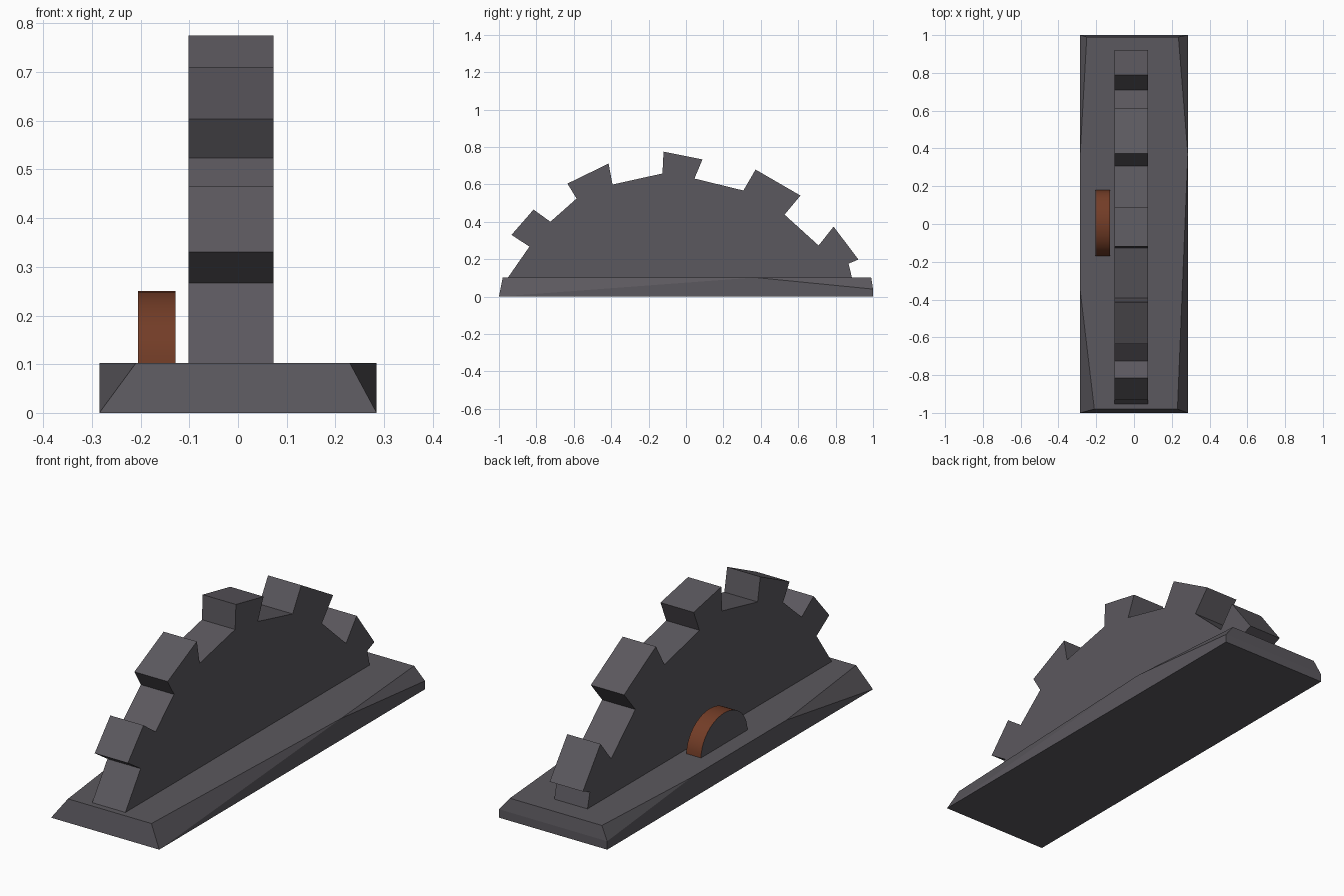
import bpy, bmesh, math

if "Cube" in bpy.data.objects:
    bpy.data.objects.remove(bpy.data.objects["Cube"])


def material(name, rgb):
    m = bpy.data.materials.new(name)
    m.diffuse_color = (*rgb, 1)
    m.use_nodes = True
    m.node_tree.nodes["Principled BSDF"].inputs["Base Color"].default_value = m.diffuse_color
    return m


GREY = material("dark grey", (0.105, 0.098, 0.112))
RUST = material("rust brown", (0.17, 0.046, 0.02))


def finish(name, bm, mats):
    bmesh.ops.recalc_face_normals(bm, faces=bm.faces)
    mesh = bpy.data.meshes.new(name)
    bm.to_mesh(mesh)
    bm.free()
    for m in mats:
        mesh.materials.append(m)
    ob = bpy.data.objects.new(name, mesh)
    bpy.context.collection.objects.link(ob)
    return ob


def extrude_profile(name, profile, x0, x1, mats):
    """Extrude a (y, z) outline along x."""
    bm = bmesh.new()
    a = [bm.verts.new((x0, y, z)) for y, z in profile]
    b = [bm.verts.new((x1, y, z)) for y, z in profile]
    n = len(profile)
    bm.faces.new(a)
    bm.faces.new(b)
    for i in range(n):
        j = (i + 1) % n
        bm.faces.new((a[i], a[j], b[j], b[i]))
    return finish(name, bm, mats)


# Toothed half wheel
teeth = [(-0.96, 0.09), (-0.837, 0.267), (-0.933, 0.33), (-0.815, 0.465),
         (-0.725, 0.40), (-0.585, 0.524), (-0.634, 0.604), (-0.414, 0.711),
         (-0.393, 0.599), (-0.126, 0.658), (-0.12, 0.775), (0.088, 0.733),
         (0.045, 0.631), (0.307, 0.567), (0.372, 0.679), (0.612, 0.54),
         (0.527, 0.438), (0.709, 0.273), (0.789, 0.374), (0.922, 0.198),
         (0.869, 0.176), (0.89, 0.09)]
extrude_profile("toothed_half_wheel", teeth, -0.102, 0.073, [GREY])

# Small half disc: rust rim, grey sides
N = 20
arc = [(0.005 + 0.175 * math.cos(math.pi * i / N),
        0.1 + 0.15 * math.sin(math.pi * i / N)) for i in range(N + 1)]
disc = extrude_profile("half_disc", arc, -0.205, -0.128, [GREY, RUST])
for p in disc.data.polygons:
    p.material_index = 0 if abs(p.normal.x) > 0.5 else 1
bpy.context.view_layer.objects.active = disc
disc.select_set(True)
bpy.ops.object.shade_smooth_by_angle(angle=math.radians(30))

# Base slab with chamfered corners: convex hull of its corner points
bm = bmesh.new()
for x in (-0.285, 0.285):
    for y in (-1, 1):
        bm.verts.new((x, y, 0))
for x, y in [(-0.21, -0.98), (0.23, -0.98), (0.285, 0.37), (0.235, 0.99),
             (-0.25, 0.99), (-0.285, 0.37), (-0.285, -0.35)]:
    bm.verts.new((x, y, 0.102))
bm.verts.new((0.285, 1, 0.04))
bm.verts.new((-0.285, 1, 0.04))
bmesh.ops.convex_hull(bm, input=bm.verts)
bmesh.ops.dissolve_limit(bm, angle_limit=0.01, verts=bm.verts, edges=bm.edges)
finish("base_slab", bm, [GREY])
